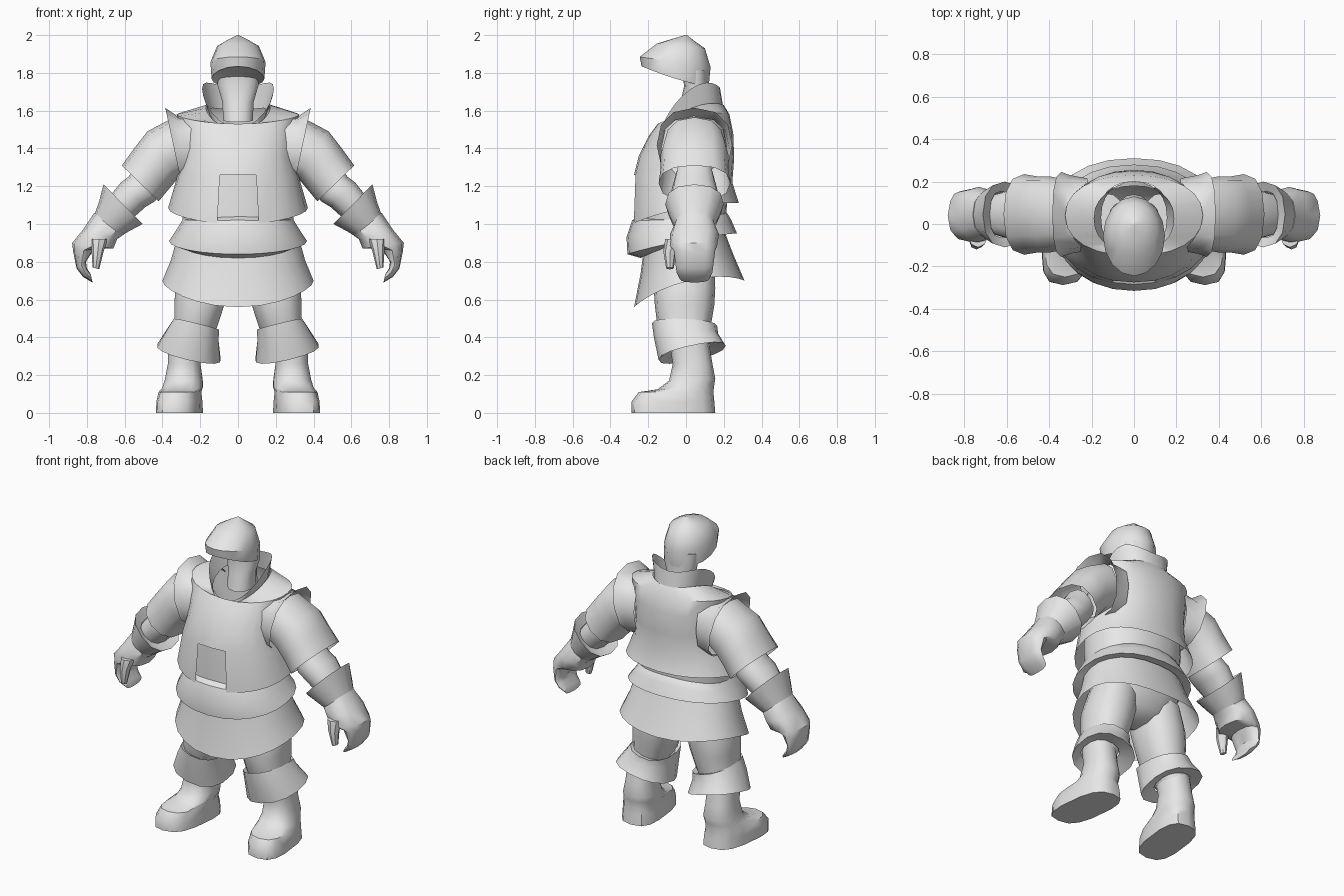
import bpy, bmesh, math
from mathutils import Vector

gray = bpy.data.materials.new("plain gray")
gray.diffuse_color = (0.8, 0.8, 0.8, 1)


def ring(p, q, w, lift=0.0, n=16, power=1.0):
    """Closed loop through opposite points p and q, half-width vector w, sides raised by lift."""
    p, q, w = Vector(p), Vector(q), Vector(w)
    mid, half = (p + q) / 2, (p - q) / 2
    pts = []
    for i in range(n):
        a = 2 * math.pi * i / n
        c = math.copysign(abs(math.cos(a)) ** power, math.cos(a)) if abs(math.cos(a)) > 1e-6 else 0
        s = math.copysign(abs(math.sin(a)) ** power, math.sin(a)) if abs(math.sin(a)) > 1e-6 else 0
        pts.append(mid + half * c + w * s + Vector((0, 0, lift * s * s)))
    return pts


def loft(name, rings, side=1, caps=(False, False), cut=None, angle=40):
    """Skin a list of loops; cut(row, segment) leaves faces out."""
    bm = bmesh.new()
    n = len(rings[0])
    rows = [[bm.verts.new((v.x * side, v.y, v.z)) for v in r] for r in rings]
    for j in range(len(rows) - 1):
        for i in range(n):
            if cut and cut(j, i):
                continue
            k = (i + 1) % n
            bm.faces.new((rows[j][i], rows[j][k], rows[j + 1][k], rows[j + 1][i]))
    if caps[0]:
        bm.faces.new(rows[0])
    if caps[1]:
        bm.faces.new(rows[-1])
    # orient the skin outward, away from each loop's middle
    bmesh.ops.recalc_face_normals(bm, faces=bm.faces[:])
    score = 0
    mids = [sum((v.co for v in r), Vector()) / n for r in rows]
    for f in bm.faces:
        c = f.calc_center_median()
        m = min(mids, key=lambda x: (x - c).length)
        score += f.normal.dot(c - m) * f.calc_area()
    if score < 0:
        bmesh.ops.reverse_faces(bm, faces=bm.faces[:])
    me = bpy.data.meshes.new(name)
    bm.to_mesh(me)
    bm.free()
    me.materials.append(gray)
    ob = bpy.data.objects.new(name, me)
    bpy.context.collection.objects.link(ob)
    bpy.ops.object.select_all(action='DESELECT')
    ob.select_set(True)
    bpy.context.view_layer.objects.active = ob
    bpy.ops.object.shade_smooth_by_angle(angle=math.radians(angle))
    return ob


def body(fy, fz, by, bz, hw, lift=0.0, n=24, power=0.9):
    """Loop round the body: front y,z then back y,z, half width, side lift."""
    return ring((0, fy, fz), (0, by, bz), (hw, 0, 0), lift, n, power)


def leg(fx, fy, fz, bx, by, bz, hw, tilt=0.0, power=0.85):
    """Loop round a leg: front and back points, half width, outward rise."""
    return ring((fx, fy, fz), (bx, by, bz), (hw, 0, tilt), 0, 14, power)


def arm(ox, oz, ix, iz, hy, cy=0.045, n=12):
    """Loop round an arm: outer x,z then inner x,z, half depth."""
    return ring((ox, cy, oz), (ix, cy, iz), (0, hy, 0), 0, n, 0.85)


# Torso clothing
loft("jacket", [
    body(-.285, 1.00, .28, 1.11, .37, .03),
    body(-.275, 1.26, .245, 1.22, .325),
    body(-.25, 1.36, .255, 1.35, .30),
    body(-.195, 1.47, .25, 1.48, .31, .02),
    body(-.15, 1.53, .23, 1.58, .325, .025),
    body(-.135, 1.50, .20, 1.63, .17, .05),
], cut=lambda j, i: j == 0 and i in (0, 23))
loft("shirt", [body(-.25, .95, .21, 1.0, .29), body(-.25, 1.15, .22, 1.15, .30),
               body(-.24, 1.32, .23, 1.32, .28)])
loft("collar", [body(-.14, 1.49, .20, 1.60, .155, .05),
                body(-.13, 1.51, .18, 1.72, .19, .10)])
loft("waist_belt", [
    body(-.23, 1.05, .20, 1.07, .26, -.03),
    body(-.285, 1.02, .22, 1.055, .29, -.01),
    body(-.315, .93, .24, 1.02, .335, -.02),
    body(-.31, .84, .27, .95, .365, .015),
    body(-.24, .82, .22, .95, .32, .02),
])
loft("skirt", [body(-.22, .90, .20, .97, .32),
               body(-.24, .74, .25, .84, .355, .02),
               body(-.275, .56, .31, .70, .40, .07)])
loft("hips", [body(-.20, 1.0, .18, 1.0, .28), body(-.19, .80, .18, .82, .29),
              body(-.13, .69, .13, .70, .22), body(-.06, .65, .06, .65, .08)], caps=(False, True))

# Head: neck and hood with a jutting brim
loft("neck", [body(-.05, 1.54, .14, 1.56, .08, n=14), body(-.03, 1.64, .12, 1.66, .085, n=14),
              body(-.01, 1.73, .115, 1.73, .11, n=14), body(-.02, 1.80, .115, 1.82, .115, n=14)],
     caps=(False, True))
loft("hood", [
    body(-.10, 1.81, .10, 1.74, .10, n=16, power=1),
    body(-.235, 1.835, .12, 1.725, .14, -.01, 16, 1),
    body(-.245, 1.885, .13, 1.83, .146, 0, 16, 1),
    body(-.155, 1.955, .10, 1.93, .11, 0, 16, 1),
    body(-.08, 1.978, .05, 1.965, .06, 0, 16, 1),
    body(-.005, 2.0, .005, 2.0, .005, 0, 16, 1),
], caps=(True, True))

for side, tag in ((1, "left"), (-1, "right")):
    # Arms
    loft(tag + "_shoulder_rim", [arm(.22, 1.59, .22, 1.22, .17), arm(.32, 1.57, .28, 1.22, .185),
                                 arm(.385, 1.615, .30, 1.22, .20)], side)
    loft(tag + "_sleeve", [arm(.34, 1.565, .26, 1.27, .16), arm(.48, 1.49, .32, 1.24, .18),
                           arm(.55, 1.40, .37, 1.18, .18), arm(.615, 1.31, .42, 1.12, .19)], side)
    loft(tag + "_forearm", [arm(.52, 1.33, .39, 1.19, .10), arm(.58, 1.25, .44, 1.12, .12),
                            arm(.62, 1.22, .49, 1.09, .125), arm(.70, 1.12, .58, 1.01, .10)],
         side, (True, True))
    loft(tag + "_glove_cuff", [arm(.68, 1.15, .57, 1.04, .11), arm(.712, 1.21, .505, 1.0, .155),
                               arm(.735, 1.12, .58, .96, .13), arm(.76, 1.05, .62, .935, .105)], side)
    # Hand: palm flowing into hooked fingers
    loft(tag + "_hand", [
        arm(.76, 1.06, .61, .94, .105), arm(.82, .97, .64, .92, .13),
        arm(.878, .90, .66, .87, .125, .04), arm(.872, .85, .76, .87, .11),
        arm(.855, .765, .805, .80, .10), arm(.82, .72, .80, .765, .095),
        arm(.77, .69, .78, .735, .08)], side, (True, True))
    loft(tag + "_thumb", [
        ring((.78, -.06, .92), (.69, -.06, .92), (0, .05, 0), n=8),
        ring((.775, -.085, .85), (.71, -.085, .86), (0, .035, 0), n=8),
        ring((.77, -.085, .77), (.735, -.085, .76), (0, .02, 0), n=8)], side, (True, True))
    # Legs
    loft(tag + "_leg", [leg(.16, -.15, .80, .16, .15, .80, .13), leg(.19, -.17, .65, .19, .155, .66, .145),
                        leg(.205, -.165, .57, .205, .15, .57, .135), leg(.225, -.15, .45, .225, .13, .45, .115),
                        leg(.28, -.08, .32, .28, .12, .32, .09)], side, (True, False))
    loft(tag + "_boot_cuff", [
        leg(.22, -.13, .45, .22, .12, .45, .10, .03), leg(.22, -.18, .475, .22, .165, .46, .122, .03),
        leg(.24, -.17, .40, .24, .17, .42, .14, .03),
        leg(.265, -.145, .28, .255, .21, .355, .17, .04),
        leg(.28, -.09, .33, .27, .13, .36, .10, .02)], side)
    loft(tag + "_boot", [
        leg(.28, -.09, .38, .28, .12, .38, .09), leg(.285, -.07, .26, .285, .14, .26, .088),
        leg(.29, -.09, .17, .285, .155, .18, .102), leg(.30, -.15, .125, .285, .15, .15, .108),
        leg(.325, -.25, .11, .29, .145, .11, .11, 0, .75), leg(.335, -.288, .06, .285, .15, .06, .115, 0, .7),
        leg(.335, -.288, 0, .285, .155, 0, .118, 0, .7)], side, (True, True))
